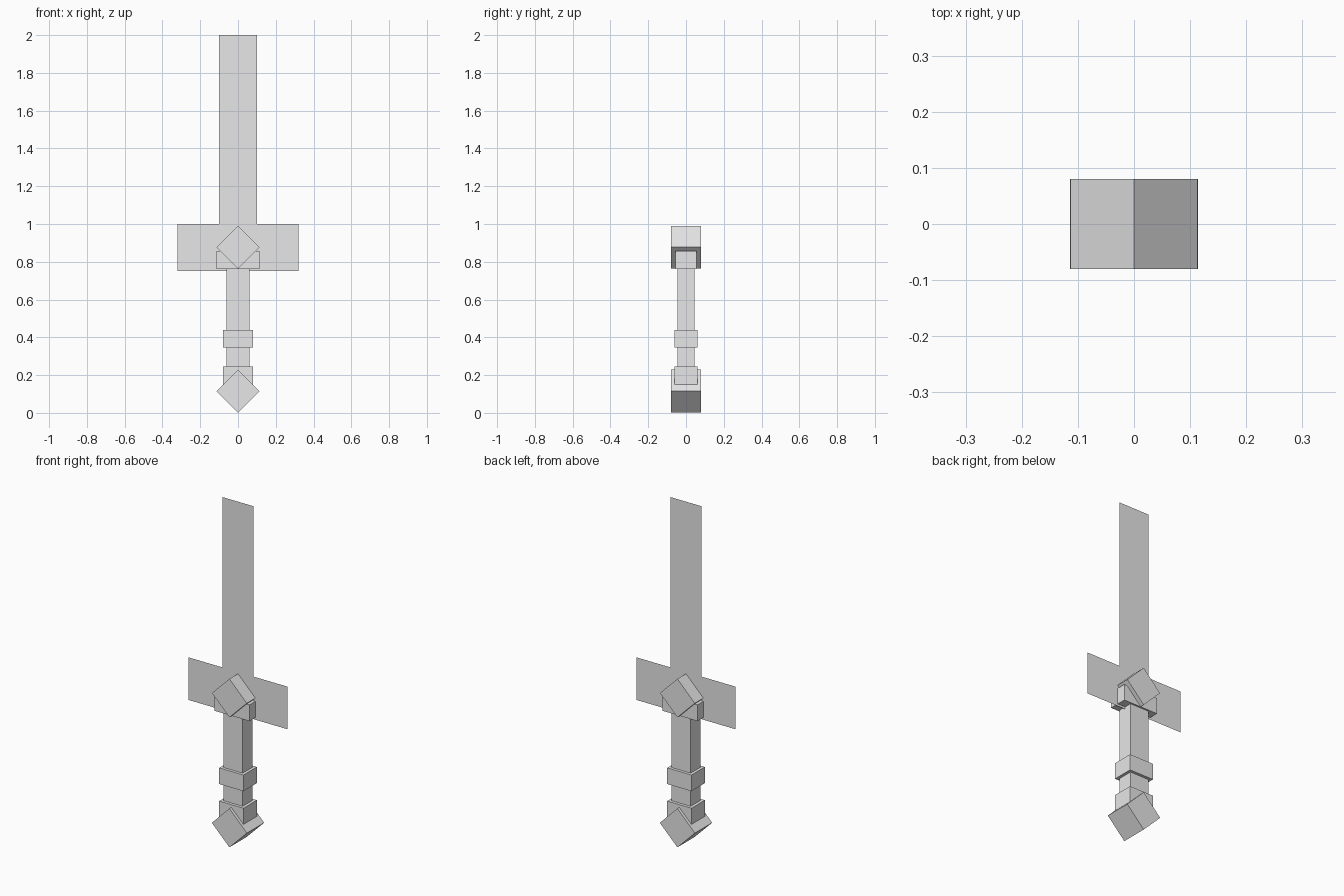
import bpy
from math import radians, sqrt

cube = bpy.data.objects.get("Cube")
if cube:
    bpy.data.objects.remove(cube, do_unlink=True)

# One plain grey for the whole sword
grey = bpy.data.materials.new("plain_grey")
grey.use_nodes = True
colour = (0.8, 0.8, 0.8, 1)
grey.diffuse_color = colour
grey.node_tree.nodes["Principled BSDF"].inputs["Base Color"].default_value = colour


def finish(name, scale):
    ob = bpy.context.object
    ob.name = ob.data.name = name
    ob.scale = scale
    ob.data.materials.append(grey)
    return ob


def box(name, half_x, half_y, bottom, top):
    bpy.ops.mesh.primitive_cube_add(size=2, location=(0, 0, (bottom + top) / 2))
    return finish(name, (half_x, half_y, (top - bottom) / 2))


def diamond(name, half_diagonal, half_y, centre):
    # A block turned on its corner about the front-to-back axis
    side = half_diagonal / sqrt(2)
    ob = box(name, side, half_y, centre - side, centre + side)
    ob.rotation_euler.y = radians(45)
    return ob


def sheet(name, half_x, bottom, top):
    # A flat upright plate with no thickness
    bpy.ops.mesh.primitive_plane_add(size=2, location=(0, 0, (bottom + top) / 2),
                                     rotation=(radians(90), 0, 0))
    return finish(name, (half_x, (top - bottom) / 2, 1))


# Blade and crossguard
sheet("blade", 0.1, 1.0, 2.0)
sheet("crossguard", 0.32, 0.75, 1.0)

# Guard centre
box("guard_block", 0.113, 0.055, 0.763, 0.858)
diamond("guard_diamond", 0.113, 0.08, 0.877)

# Grip with two collars
box("grip", 0.062, 0.045, 0.15, 0.77)
box("upper_collar", 0.079, 0.062, 0.345, 0.44)
box("lower_collar", 0.079, 0.062, 0.15, 0.245)

# Pommel
diamond("pommel", 0.114, 0.08, 0.115)
